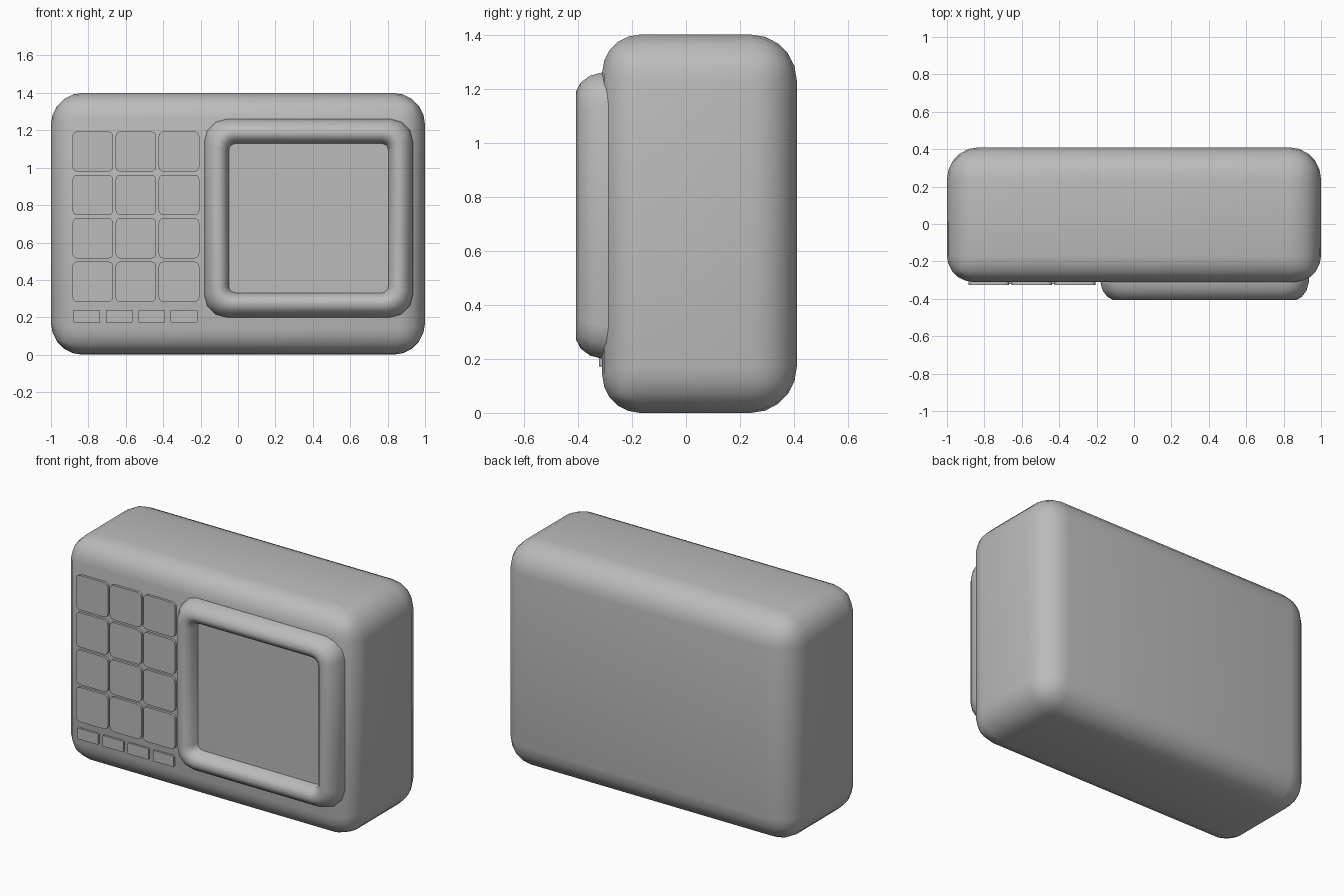
import bpy, bmesh, math
from mathutils import Matrix

if "Cube" in bpy.data.objects:
    bpy.data.objects.remove(bpy.data.objects["Cube"], do_unlink=True)

grey = bpy.data.materials.new("light_grey")
grey.use_nodes = True
grey.diffuse_color = (0.5, 0.5, 0.5, 1)
grey.node_tree.nodes["Principled BSDF"].inputs["Base Color"].default_value = (0.5, 0.5, 0.5, 1)


def finish(name, bm, smooth=None):
    """Turn a bmesh into a named, coloured object."""
    bmesh.ops.recalc_face_normals(bm, faces=bm.faces[:])
    mesh = bpy.data.meshes.new(name)
    bm.to_mesh(mesh)
    bm.free()
    mesh.materials.append(grey)
    ob = bpy.data.objects.new(name, mesh)
    bpy.context.collection.objects.link(ob)
    if smooth:
        bpy.ops.object.select_all(action='DESELECT')
        ob.select_set(True)
        bpy.context.view_layer.objects.active = ob
        bpy.ops.object.shade_smooth_by_angle(angle=math.radians(smooth))
    return ob


def box(x0, x1, y0, y1, z0, z1):
    bm = bmesh.new()
    size = Matrix.Diagonal((x1 - x0, y1 - y0, z1 - z0, 1))
    move = Matrix.Translation(((x0 + x1) / 2, (y0 + y1) / 2, (z0 + z1) / 2))
    bmesh.ops.create_cube(bm, size=1, matrix=move @ size)
    return bm


def ring(bm, cx, cz, hx, hz, r, y, steps=3):
    """Rounded rectangle of vertices in the xz plane."""
    verts = []
    for i, (sx, sz) in enumerate(((1, 1), (-1, 1), (-1, -1), (1, -1))):
        for k in range(steps + 1):
            a = math.pi / 2 * (i + k / steps)
            verts.append(bm.verts.new((cx + sx * (hx - r) + r * math.cos(a), y,
                                       cz + sz * (hz - r) + r * math.sin(a))))
    return verts


# Rounded body, with a slightly tighter rounding round the front
bm = box(-1, 1, -0.31, 0.41, 0, 1.4)
weight = bm.edges.layers.float.new("bevel_weight_edge")
for e in bm.edges:
    e[weight] = 0.82 if all(v.co.y < 0 for v in e.verts) else 1.0
body = finish("body", bm)
bevel = body.modifiers.new("rounding", 'BEVEL')
bevel.limit_method = 'WEIGHT'
bevel.width = 0.17
bevel.segments = 5
bpy.context.view_layer.objects.active = body
body.select_set(True)
bpy.ops.object.modifier_apply(modifier=bevel.name)
bpy.ops.object.shade_smooth_by_angle(angle=math.radians(40))

# Screen frame: inset, y and corner radius of each ring, from outside to inside
CX, CZ, HX, HZ = 0.3775, 0.73, 0.5575, 0.53
sections = ((0, -0.27, 0.12), (0, -0.31, 0.12), (0.012, -0.355, 0.115),
            (0.038, -0.39, 0.10), (0.07, -0.407, 0.08), (0.10, -0.395, 0.06),
            (0.122, -0.37, 0.045), (0.132, -0.32, 0.035))
bm = bmesh.new()
rings = [ring(bm, CX, CZ, HX - d, HZ - d, r, y) for d, y, r in sections]
for a, b in zip(rings, rings[1:]):
    for i in range(len(a)):
        j = (i + 1) % len(a)
        bm.faces.new((a[i], a[j], b[j], b[i]))
finish("screen_frame", bm, 50)

# Flat screen at the bottom of the frame
bm = bmesh.new()
bm.faces.new(ring(bm, CX, CZ, HX - 0.13, HZ - 0.13, 0.035, -0.325)[::-1])
finish("screen", bm)


def button(name, x0, x1, z0, z1, r, y0, y1):
    """Plate with rounded corners standing on the front."""
    bm = bmesh.new()
    args = ((x0 + x1) / 2, (z0 + z1) / 2, (x1 - x0) / 2, (z1 - z0) / 2, r)
    front, back = ring(bm, *args, y0), ring(bm, *args, y1)
    bm.faces.new(front)
    bm.faces.new(back[::-1])
    for i in range(len(front)):
        j = (i + 1) % len(front)
        bm.faces.new((front[i], back[i], back[j], front[j]))
    finish(name, bm, 40)


# Keypad of four rows by three columns
for row in range(4):
    for col in range(3):
        x, z = -0.885 + 0.2305 * col, 0.283 + 0.232 * row
        button(f"key_{row + 1}_{col + 1}", x, x + 0.217, z, z + 0.215, 0.025, -0.325, -0.26)

# Row of four small buttons under the keypad
for i in range(4):
    x = -0.88 + 0.1733 * i
    button(f"small_button_{i + 1}", x, x + 0.143, 0.172, 0.24, 0.006, -0.322, -0.25)
